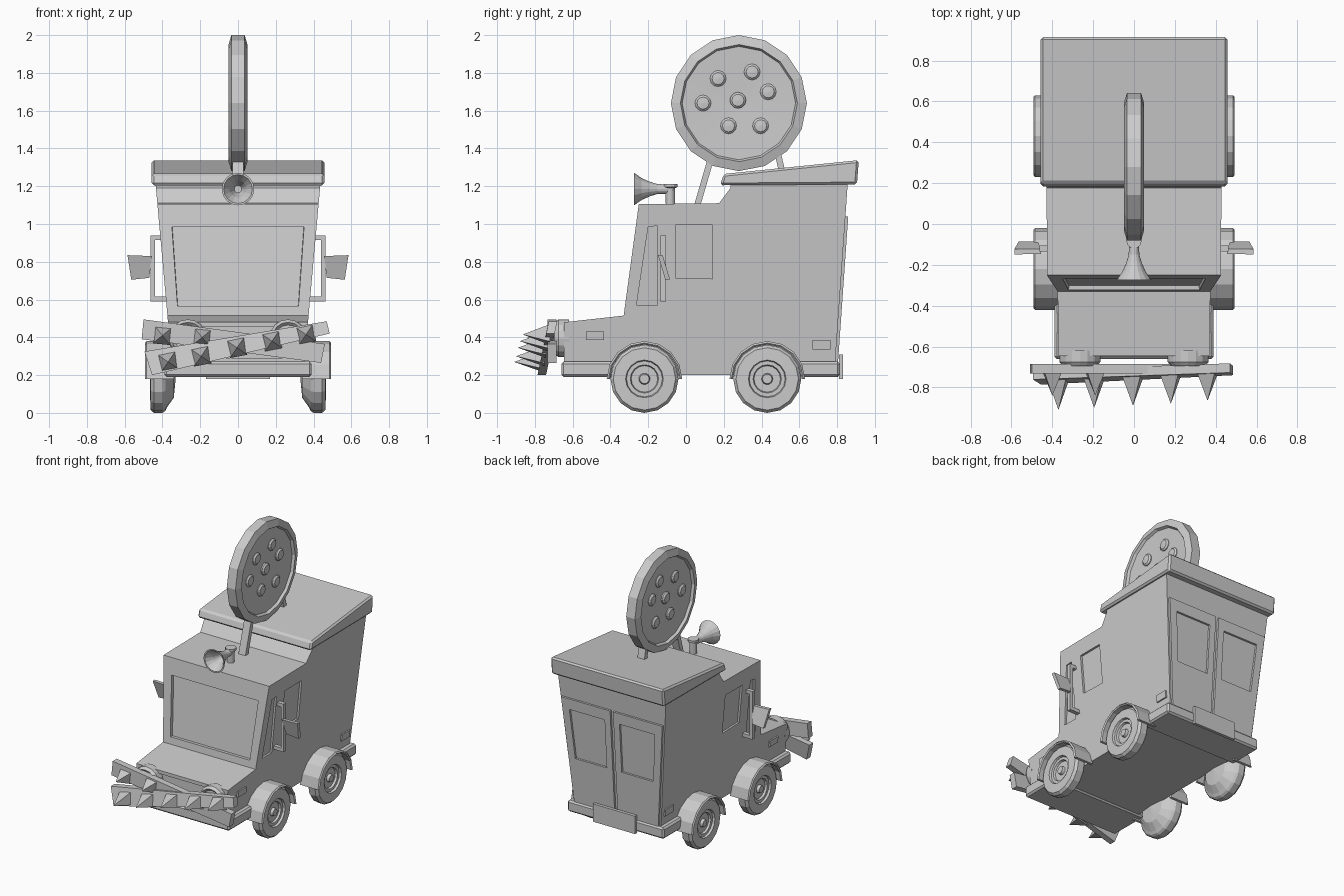
import bpy, bmesh, math
from math import cos, sin, pi

if "Cube" in bpy.data.objects:
    bpy.data.objects.remove(bpy.data.objects["Cube"])


def finish(name, bm):
    bmesh.ops.remove_doubles(bm, verts=bm.verts, dist=1e-5)
    bmesh.ops.recalc_face_normals(bm, faces=bm.faces)
    me = bpy.data.meshes.new(name)
    bm.to_mesh(me)
    bm.free()
    ob = bpy.data.objects.new(name, me)
    bpy.context.collection.objects.link(ob)
    return ob


def loft(name, a, b):
    """Solid between two matching 3D outlines."""
    bm = bmesh.new()
    va = [bm.verts.new(p) for p in a]
    vb = [bm.verts.new(p) for p in b]
    n = len(a)
    bm.faces.new(va)
    bm.faces.new(vb[::-1])
    for i in range(n):
        j = (i + 1) % n
        bm.faces.new((va[i], va[j], vb[j], vb[i]))
    return finish(name, bm)


def box(name, x0, x1, y0, y1, z0, z1):
    c = [(x0, y0), (x1, y0), (x1, y1), (x0, y1)]
    return loft(name, [(x, y, z0) for x, y in c], [(x, y, z1) for x, y in c])


def revolve(name, prof, axis, centre, n=16, arc=2 * pi, phase=0, closed=False):
    """Spin (radius, along-axis) points round an axis."""
    full = arc > 6.28
    bm = bmesh.new()
    rings = []
    for k in range(n if full else n + 1):
        t = phase + arc * k / n
        ring = []
        for r, a in prof:
            u, v = r * cos(t), r * sin(t)
            p = {'x': (a, u, v), 'y': (u, a, v), 'z': (u, v, a)}[axis]
            ring.append(bm.verts.new([p[i] + centre[i] for i in range(3)]))
        rings.append(ring)
    m = len(prof)
    for k in range(n):
        A, B = rings[k], rings[(k + 1) % len(rings)]
        for i in range(m if closed else m - 1):
            j = (i + 1) % m
            q = [A[i], A[j], B[j], B[i]]
            if prof[i][0] == 0:
                q = [A[i], A[j], B[j]]
                bmesh.ops.pointmerge(bm, verts=[], merge_co=(0, 0, 0))
            elif prof[j][0] == 0:
                q = [A[i], A[j], B[i]]
            bm.faces.new(q)
    if not full:
        bm.faces.new(rings[0])
        bm.faces.new(rings[-1][::-1])
    return finish(name, bm)


def apply_mods(ob):
    dg = bpy.context.evaluated_depsgraph_get()
    me = bpy.data.meshes.new_from_object(ob.evaluated_get(dg))
    ob.modifiers.clear()
    ob.data = me


def cut(ob, cutters):
    for c in cutters:
        m = ob.modifiers.new("cut", 'BOOLEAN')
        m.operation, m.solver, m.object = 'DIFFERENCE', 'EXACT', c
    apply_mods(ob)
    for c in cutters:
        bpy.data.objects.remove(c)


def bevel(ob, w):
    m = ob.modifiers.new("bevel", 'BEVEL')
    m.width, m.segments = w, 1
    apply_mods(ob)


# surface helpers: body half width, windscreen plane, back plane
def half(z): return 0.375 + 0.09 * (z - 0.53)
def screen(z): return -0.33 + 0.08 * (z - 0.515) / 0.59
def back(z): return 0.79 + 0.07 * (z - 0.27)


# body shell with recessed windows
side = [(-.645, .2), (-.645, .48), (-.33, .515), (-.25, 1.105), (.175, 1.11),
        (.235, 1.19), (.235, 1.24), (back(1.28), 1.28), (back(.2), .2)]
body = loft("van_body", [(-half(z), y, z) for y, z in side], [(half(z), y, z) for y, z in side])
ws = [(-.355, .985), (.355, .985), (.325, .565), (-.325, .565)]
cutters = [loft("cutter", [(x, screen(z) - .06, z) for x, z in ws],
                [(x * .98, screen(z) + .022, z) for x, z in ws]),
           box("cutter", -.32, .32, -.7, -.625, .29, .455)]
windows = [[(-.055, .995), (.14, .995), (.14, .71), (-.055, .715)],
           [(-.20, .985), (-.15, .99), (-.15, .57), (-.262, .57)]]
for s in (1, -1):
    for w in windows:
        cutters.append(loft("cutter", [(s * (half(z) - .015), y, z) for y, z in w],
                            [(s * (half(z) + .05), y, z) for y, z in w]))
cut(body, cutters)

# overhanging roof
rp = [(.18, 1.205), (.2, 1.265), (.915, 1.338), (.905, 1.21)]
bevel(loft("roof_cap", [(-.457, y, z) for y, z in rp], [(.457, y, z) for y, z in rp]), .012)

# front and rear sills, number plate
for nm, y0, y1 in (("front_sill", -.66, -.36), ("rear_sill", .56, .815)):
    bevel(box(nm, -.39, .39, y0, y1, .19, .272), .012)
box("rear_plate", -.17, .17, .81, .832, .18, .31)

for s in (1, -1):
    # rear doors with window openings
    door = [(.012, 1.04), (half(1.04) - .012, 1.04), (half(.27) - .012, .27), (.012, .27)]
    d = loft("rear_door", [(s * x, back(z) - .004, z) for x, z in door],
             [(s * x, back(z) + .015, z) for x, z in door])
    win = [(.06, .96), (.345, .96), (.315, .60), (.06, .60)]
    cut(d, [loft("cutter", [(s * x, back(z) - .06, z) for x, z in win],
                 [(s * x, back(z) + .06, z) for x, z in win])])

    # side marker lamps
    for y0, y1, z0, z1 in ((-.53, -.435, .385, .43), (.67, .765, .335, .385)):
        q = [(y0, z0), (y1, z0), (y1, z1), (y0, z1)]
        loft("marker_lamp", [(s * (half(z) - .01), y, z) for y, z in q],
             [(s * (half(z) + .01), y, z) for y, z in q])

    # wheels and mudguards
    for y in (-.22, .43):
        wheel = [(0, .33), (.1, .34), (.15, .375), (.17, .385), (.18, .40), (.18, .445), (.165, .463),
                 (.1, .465), (.095, .45), (.075, .45), (.07, .435), (.03, .435), (.025, .455), (0, .455)]
        revolve("wheel", [(r, s * a) for r, a in wheel], 'x', (0, y, .18))
        guard = [(.182, .34), (.182, .485), (.19, .493), (.2, .485), (.2, .34)]
        revolve("mudguard", [(r, s * a) for r, a in guard], 'x', (0, y, .18), n=8, arc=pi, closed=True)

    # headlights
    revolve("headlight", [(0, -.62), (.1, -.62), (.1, -.675), (.085, -.695), (.07, -.68), (0, -.685)],
            'y', (s * .265, 0, .395))

    # wing mirrors with brackets
    box("mirror_post", *sorted((s * .44, s * .463)), -.135, -.105, .59, .94)
    for z in (.59, .915):
        box("mirror_arm", *sorted((s * .37, s * .45)), -.135, -.105, z, z + .025)
    mir = [(.455, .83), (.585, .835), (.565, .705), (.47, .715)]
    loft("mirror", [(s * x, -.147 + .3 * (.83 - z), z) for x, z in mir],
         [(s * x, -.122 + .3 * (.83 - z), z) for x, z in mir])

# large roof disc with raised spots on both sides
revolve("roof_disc", [(0, -.02), (.3, -.032), (.31, -.05), (.36, -.035), (.36, .035),
                      (.31, .05), (.3, .032), (0, .02)], 'x', (0, .28, 1.64))
for y, z in ((.17, 1.77), (.35, 1.805), (.435, 1.70), (.275, 1.655), (.09, 1.64), (.225, 1.52), (.395, 1.52)):
    revolve("disc_spot", [(0, -.045), (.032, -.042), (.043, -.032), (.043, .032), (.032, .042), (0, .045)],
            'x', (0, y, z), n=12)
for (y0, z0), (y1, z1) in (((.06, 1.1), (.13, 1.34)), ((.51, 1.27), (.48, 1.40))):
    loft("disc_leg", *[[(-.028, y - .017, z), (.028, y - .017, z), (.028, y + .017, z), (-.028, y + .017, z)]
                       for y, z in ((y0, z0), (y1, z1))])

# horn on a short post
revolve("horn_post", [(0, 1.1), (.024, 1.1), (.026, 1.19), (.037, 1.195), (.037, 1.212), (0, 1.212)],
        'z', (0, -.083, 0), n=12)
revolve("horn", [(0, -.07), (.024, -.07), (.026, -.15), (.038, -.19), (.058, -.235), (.086, -.275),
                 (.076, -.275), (.045, -.23), (.02, -.17), (0, -.17)], 'y', (0, 0, 1.185))


# crossed bumper planks with spikes
def plank(name, corners, face, thick):
    loft(name, [(x, face(x, z), z) for x, z in corners],
         [(x, face(x, z) + thick, z) for x, z in corners])


plank("rear_plank", [(-.5, .495), (-.51, .39), (.44, .265), (.46, .365)], lambda x, z: -.732, .047)
plank("front_plank", [(-.495, .325), (-.455, .2), (.485, .42), (.47, .485)],
      lambda x, z: -.755 + .04 * x + .2 * (z - .35 - .19 * x), .045)
spikes = [(-.37, .27, -.77, .14), (-.195, .30, -.763, .137), (-.005, .345, -.755, .135),
          (.18, .38, -.745, .135), (.36, .415, -.735, .13), (-.4, .41, -.73, .11), (-.19, .40, -.73, .11)]
for i, (x, z, y, length) in enumerate(spikes):
    tilt = .19 if i < 5 else -.1
    revolve("bumper_spike", [(0, .015), (.066, .015), (0, -length)], 'y', (x, y, z), n=4, phase=pi / 4 + tilt)
